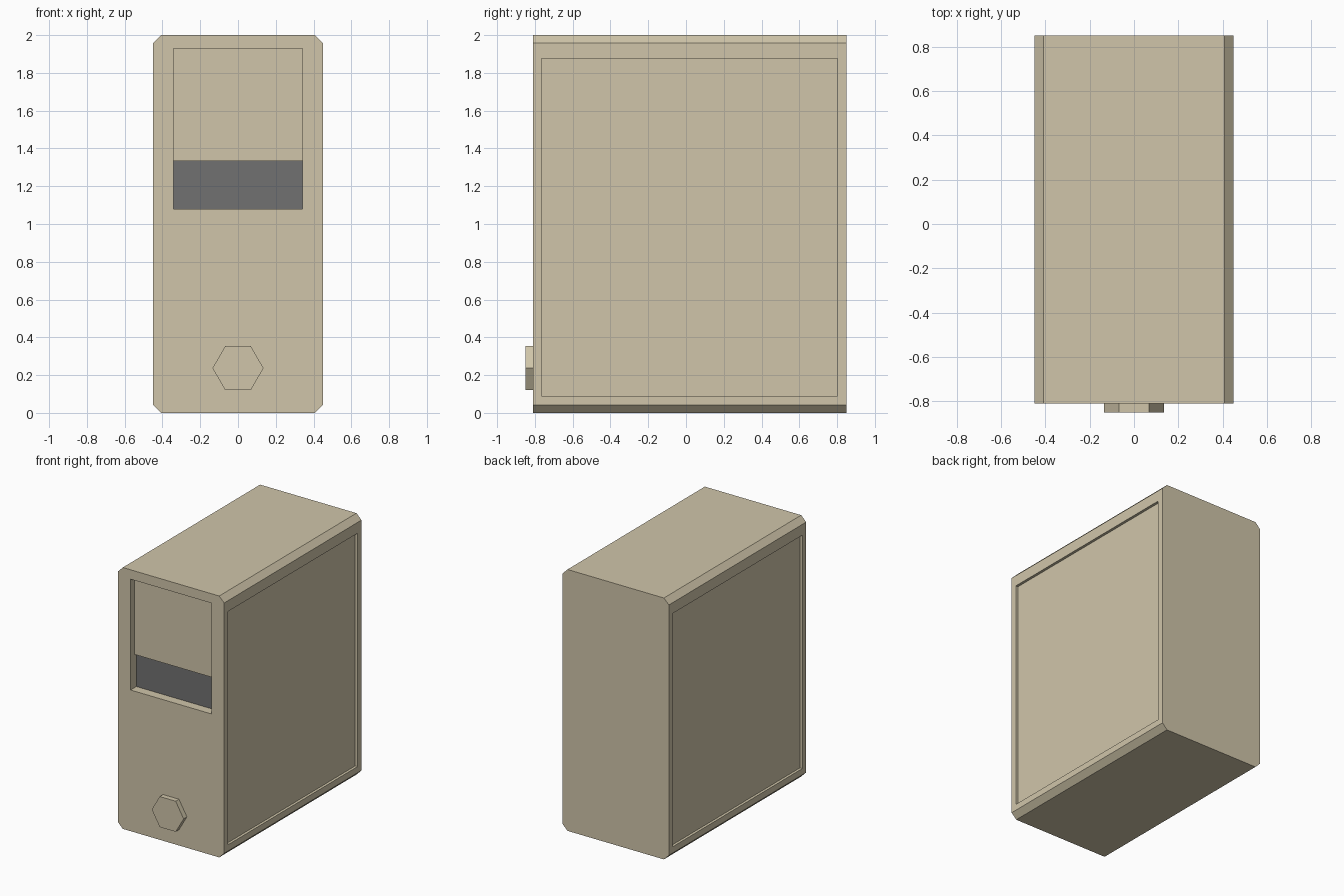
import bpy, bmesh, math
from mathutils import Vector

if "Cube" in bpy.data.objects:
    bpy.data.objects.remove(bpy.data.objects["Cube"])


def material(name, rgb):
    m = bpy.data.materials.new(name)
    m.diffuse_color = (*rgb, 1)
    m.use_nodes = True
    m.node_tree.nodes["Principled BSDF"].inputs["Base Color"].default_value = m.diffuse_color
    return m


BEIGE = material("beige_plastic", (0.63, 0.56, 0.40))
DARK = material("dark_grey", (0.165, 0.165, 0.165))


def finish(bm, name, mats):
    bmesh.ops.recalc_face_normals(bm, faces=bm.faces[:])
    mesh = bpy.data.meshes.new(name)
    bm.to_mesh(mesh)
    bm.free()
    for m in mats:
        mesh.materials.append(m)
    ob = bpy.data.objects.new(name, mesh)
    bpy.context.collection.objects.link(ob)
    return ob


def prism(profile, y0, y1):
    """Extrude an (x, z) outline along y."""
    bm = bmesh.new()
    face = bm.faces.new([bm.verts.new((x, y0, z)) for x, z in profile])
    ext = bmesh.ops.extrude_face_region(bm, geom=[face])["geom"]
    verts = [g for g in ext if isinstance(g, bmesh.types.BMVert)]
    bmesh.ops.translate(bm, verts=verts, vec=(0, y1 - y0, 0))
    bmesh.ops.recalc_face_normals(bm, faces=bm.faces[:])
    return bm


def recess(bm, normal, axis, lo, hi, z0, z1, depth, mat=0):
    """Sink a rectangular panel into the flat face pointing along normal."""
    normal = Vector(normal)
    face = max(bm.faces, key=lambda f: f.normal.dot(normal) * 10 + f.calc_area())
    mid = face.calc_center_bounds()
    bmesh.ops.inset_individual(bm, faces=[face], thickness=0.02)
    for v in face.verts:
        v.co[axis] = hi if v.co[axis] > mid[axis] else lo
        v.co.z = z1 if v.co.z > mid.z else z0
    target = face.calc_center_bounds()
    bmesh.ops.remove_doubles(bm, verts=face.verts[:], dist=1e-4)
    bm.normal_update()
    floor = min((f for f in bm.faces if f.normal.dot(normal) > 0.9),
                key=lambda f: (f.calc_center_bounds() - target).length - f.calc_area())
    bmesh.ops.inset_individual(bm, faces=[floor], thickness=0)
    for v in floor.verts:
        v.co -= normal * depth
    floor.material_index = mat
    bm.normal_update()


# Case with chamfered long edges
W, H, C = 0.45, 2.0, 0.042
FRONT, BACK = -0.81, 0.85
outline = [(-W, C), (-W + C, 0), (W - C, 0), (W, C),
           (W, H - C), (W - C, H), (-W + C, H), (-W, H - C)]
case = prism(outline, FRONT, BACK)

# Sunken side panels, then the front opening with a dark floor
for s in (-1, 1):
    recess(case, (s, 0, 0), 1, -0.765, 0.803, 0.09, 1.875, 0.02)
recess(case, (0, -1, 0), 0, -0.342, 0.342, 1.08, 1.928, 0.07, mat=1)
finish(case, "case", [BEIGE, DARK])

# Cover plate over the upper part of the opening
plate = [(-0.342, 1.333), (0.342, 1.333), (0.342, 1.928), (-0.342, 1.928)]
finish(prism(plate, FRONT + 0.05, FRONT + 0.07), "opening_cover", [BEIGE])

# Hexagonal button on the lower front
hexagon = [(0.135 * math.cos(i * math.pi / 3), 0.237 + 0.135 * math.sin(i * math.pi / 3))
           for i in range(6)]
finish(prism(hexagon, -0.85, FRONT), "hex_button", [BEIGE])
